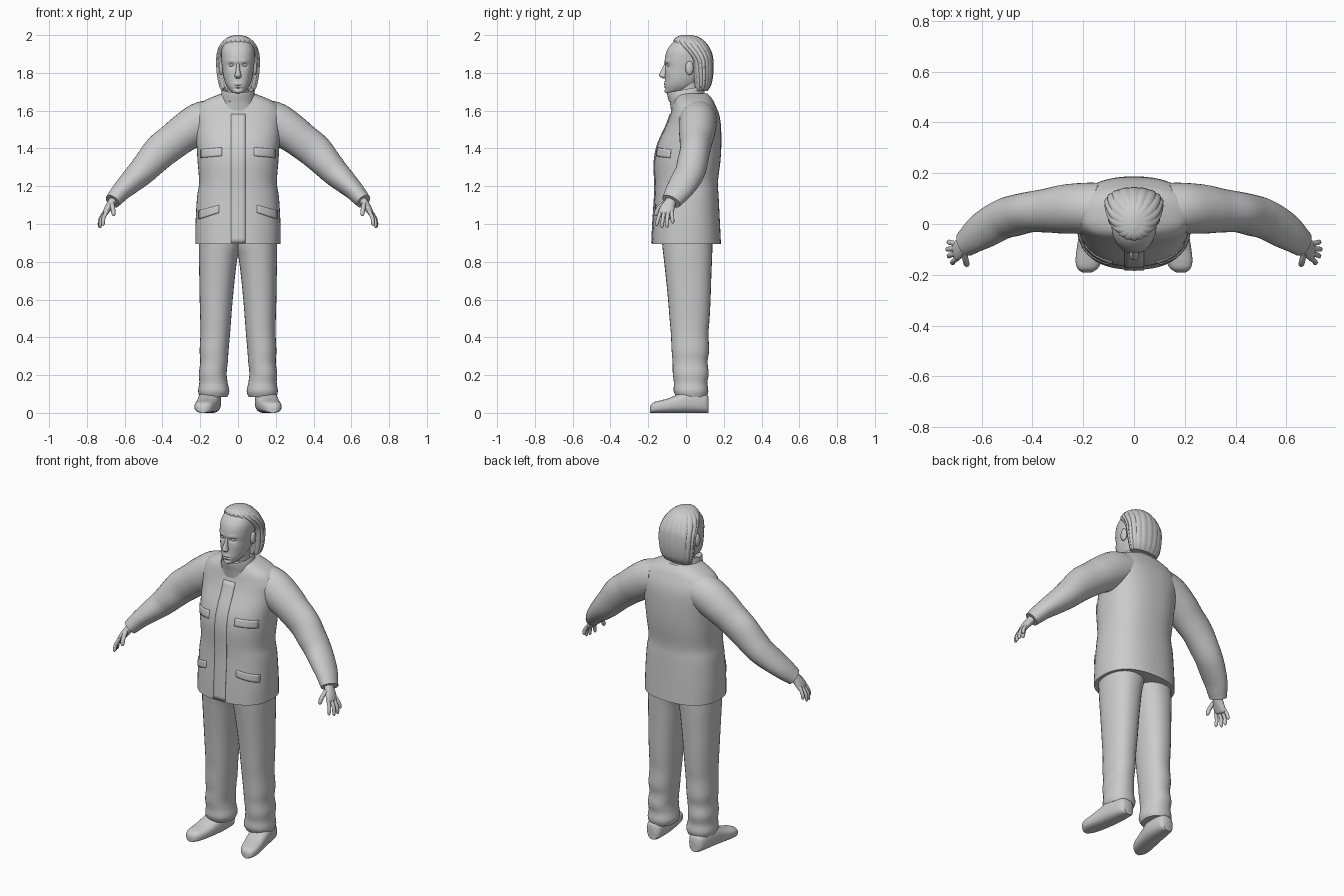
import bpy, bmesh, math
from mathutils import Vector
from mathutils.bvhtree import BVHTree

X, Y, Z = Vector((1, 0, 0)), Vector((0, 1, 0)), Vector((0, 0, 1))
clay = bpy.data.materials.new("plain_grey")
clay.diffuse_color = (0.6, 0.6, 0.6, 1)


def finish(name, bm, angle=40):
    bmesh.ops.recalc_face_normals(bm, faces=bm.faces)
    me = bpy.data.meshes.new(name)
    bm.to_mesh(me)
    bm.free()
    me.materials.append(clay)
    ob = bpy.data.objects.new(name, me)
    bpy.context.collection.objects.link(ob)
    bpy.ops.object.select_all(action='DESELECT')
    ob.select_set(True)
    bpy.context.view_layer.objects.active = ob
    bpy.ops.object.shade_smooth_by_angle(angle=math.radians(angle))
    return ob


def spline(rows, steps):
    """Smooth curve through every row of numbers."""
    out = []
    for i in range(len(rows) - 1):
        p0, p1 = rows[max(i - 1, 0)], rows[i]
        p2, p3 = rows[i + 1], rows[min(i + 2, len(rows) - 1)]
        for k in range(steps):
            t = k / steps
            out.append([0.5 * (2*b + (c - a)*t + (2*a - 5*b + 4*c - d)*t*t
                               + (3*b - a - 3*c + d)*t**3)
                        for a, b, c, d in zip(p0, p1, p2, p3)])
    return out + [list(rows[-1])]


def loft(name, rows, frame=None, p=2.0, n=32, steps=4, side=1, shape=None, ridge=None, angle=40):
    """Skin rows of (x, y, z, half width, half depth) with rounded sections."""
    rows = spline(rows, steps)
    pts = [Vector(r[:3]) for r in rows]
    bm = bmesh.new()
    rings = []
    for i, (c, r) in enumerate(zip(pts, rows)):
        if frame:
            u, v = frame
        else:
            t = (pts[min(i + 1, len(pts) - 1)] - pts[max(i - 1, 0)]).normalized()
            v = (Y - t * Y.dot(t)).normalized()
            u = v.cross(t)
        ring = []
        for k in range(n):
            a = 2 * math.pi * k / n
            ca, sa = math.cos(a), math.sin(a)
            m = ridge(a) if ridge else 1
            co = (c + u * r[3] * m * math.copysign(abs(ca) ** (2 / p), ca)
                  + v * r[4] * m * math.copysign(abs(sa) ** (2 / p), sa))
            if shape:
                co = shape(co)
            co.x *= side
            ring.append(bm.verts.new(co))
        rings.append(ring)
    for a, b in zip(rings, rings[1:]):
        for k in range(n):
            j = (k + 1) % n
            bm.faces.new((a[k], a[j], b[j], b[k]))
    bm.faces.new(rings[0])
    bm.faces.new(rings[-1])
    return finish(name, bm, angle)


def upright(rows):
    """(z, half width, front y, back y) to loft rows."""
    return [(0, (f + b) / 2, z, w, (b - f) / 2) for z, w, f, b in rows]


def blob(name, loc, size):
    bm = bmesh.new()
    bmesh.ops.create_uvsphere(bm, u_segments=20, v_segments=12, radius=1)
    for v in bm.verts:
        v.co = Vector(loc) + Vector([a * b for a, b in zip(v.co, size)])
    return finish(name, bm)


# Jacket body
jacket = loft("jacket_body", upright([
    (.895, .225, -.18, .185), (1.0, .225, -.175, .18), (1.14, .217, -.166, .173),
    (1.22, .206, -.165, .169), (1.33, .214, -.167, .182), (1.42, .22, -.15, .187),
    (1.52, .23, -.105, .185), (1.58, .235, -.083, .175), (1.63, .21, -.07, .155),
    (1.66, .165, -.06, .14), (1.69, .09, -.05, .115)]), (X, Y), p=2.4, n=48)
skin = BVHTree.FromPolygons([v.co for v in jacket.data.vertices],
                            [f.vertices[:] for f in jacket.data.polygons])


def plate(name, x0, x1, top, bottom, nx=8, nz=4):
    """Thin cloth piece lying on the jacket front; top and bottom are z at x0, x1."""
    bm = bmesh.new()
    grid = []
    for i in range(nx + 1):
        t = i / nx
        col = []
        for j in range(nz + 1):
            s = j / nz
            hi, lo = (e[0] + (e[1] - e[0]) * t for e in (top, bottom))
            x, z = x0 + (x1 - x0) * t, lo + (hi - lo) * s
            co, nor, _, _ = skin.ray_cast(Vector((x, -1, z)), Y)
            col.append(bm.verts.new(co))
        grid.append(col)
    for i in range(nx):
        for j in range(nz):
            bm.faces.new((grid[i][j], grid[i + 1][j], grid[i + 1][j + 1], grid[i][j + 1]))
    ob = finish(name, bm)
    mod = ob.modifiers.new("cloth", 'SOLIDIFY')
    mod.thickness, mod.offset = .009, 0


# Front closing strip and pocket flaps
plate("front_placket", -.037, .04, (1.58, 1.58), (.9, .9), 4, 28)
for s, tag in ((1, "left"), (-1, "right")):
    plate("chest_flap_" + tag, .085 * s, .195 * s, (1.405, 1.395), (1.36, 1.35))
    plate("hip_flap_" + tag, .1 * s, .205 * s, (1.10, 1.07), (1.06, 1.025))

# Stand-up collar and neck
loft("collar", [(0, .018, 1.6, .115, .097), (0, .006, 1.65, .098, .093),
                (0, .0, 1.705, .086, .1), (0, .0, 1.71, .08, .095),
                (0, .005, 1.67, .072, .082)], (X, Y),
     shape=lambda c: c + Z * (c.y * .18 if c.z > 1.65 else 0))
loft("neck", [(0, .03, 1.6, .062, .065), (0, .015, 1.69, .056, .06),
              (0, .01, 1.78, .058, .065)], (X, Y))

# Head with soft face relief: (x, z, x spread, z spread, push forward)
RELIEF = [(.034, 1.84, .017, .011, -.012), (.034, 1.862, .022, .008, .004),
          (.05, 1.80, .018, .018, .003), (0, 1.742, .022, .006, .005),
          (0, 1.727, .02, .006, .005), (0, 1.734, .024, .002, -.003),
          (0, 1.717, .025, .006, -.004), (0, 1.70, .02, .01, .004)]


def face(c):
    if c.y < -.02:
        for x, z, sx, sz, d in RELIEF:
            c.y -= d * math.exp(-((abs(c.x) - x) / sx) ** 2 - ((c.z - z) / sz) ** 2)
    return c


loft("head", upright([
    (1.692, .02, -.1, -.04), (1.70, .036, -.11, .0), (1.73, .06, -.113, .05),
    (1.77, .075, -.112, .08), (1.82, .083, -.11, .1), (1.87, .088, -.112, .11),
    (1.92, .087, -.1, .11), (1.96, .07, -.07, .09), (1.985, .035, -.03, .06)]),
    (X, Y), p=2.2, n=64, steps=8, shape=face)
loft("nose", [(0, -.1, 1.855, .008, .012), (0, -.113, 1.82, .01, .016),
              (0, -.12, 1.795, .015, .021), (0, -.12, 1.782, .018, .021),
              (0, -.112, 1.77, .01, .01)], (X, Y), n=20)
for s, tag in ((1, "left"), (-1, "right")):
    blob("eye_" + tag, (.034 * s, -.09, 1.841), (.015, .013, .008))
    blob("ear_" + tag, (.088 * s, .018, 1.825), (.014, .022, .037))

# Combed-back hair with ridged strands
loft("hair", upright([
    (1.705, .088, .045, .115), (1.74, .102, .04, .134), (1.80, .112, .03, .144),
    (1.86, .115, .02, .144), (1.90, .112, -.01, .138), (1.94, .1, -.05, .12),
    (1.97, .078, -.064, .095), (1.99, .05, -.05, .065), (2.0, .015, -.02, .03)]),
    (X, Y), n=108, steps=5, ridge=lambda a: .975 + .045 * abs(math.sin(9 * a)), angle=25)

# Fingers as base, knuckle and tip points
FINGERS = {
    "index": ((.693, -.133, 1.07), (.712, -.147, 1.03), (.715, -.156, .99)),
    "middle": ((.7, -.115, 1.065), (.724, -.123, 1.025), (.73, -.128, .98)),
    "ring": ((.703, -.096, 1.065), (.729, -.099, 1.025), (.735, -.1, .982)),
    "little": ((.7, -.078, 1.07), (.724, -.073, 1.035), (.731, -.07, 1.003)),
    "thumb": ((.668, -.115, 1.11), (.662, -.147, 1.08), (.657, -.163, 1.043))}

for s, tag in ((1, "left"), (-1, "right")):
    # Sleeve with a cuff
    loft("sleeve_" + tag, [
        (.13, .062, 1.56, .1, .1), (.2, .062, 1.535, .108, .1), (.28, .058, 1.485, .101, .096),
        (.34, .053, 1.44, .095, .087), (.41, .047, 1.385, .092, .08),
        (.47, .033, 1.32, .081, .081), (.515, .02, 1.272, .073, .079),
        (.57, -.01, 1.22, .062, .077), (.615, -.038, 1.177, .052, .07),
        (.645, -.062, 1.143, .046, .06), (.665, -.078, 1.12, .041, .053)], side=s)
    # Hand
    loft("palm_" + tag, [
        (.65, -.07, 1.14, .022, .028), (.67, -.086, 1.11, .022, .031),
        (.69, -.1, 1.08, .019, .039), (.704, -.107, 1.055, .013, .038),
        (.708, -.109, 1.048, .004, .02)], side=s, n=20)
    for finger, (a, b, c) in FINGERS.items():
        va, vb, vc = Vector(a), Vector(b), Vector(c)
        r = .0125 if finger == "thumb" else .0105
        loft(finger + "_finger_" + tag,
             [(*va, r, r), (*vb, r * .95, r * .95), (*vb.lerp(vc, .75), r * .85, r * .85),
              (*vc, r * .3, r * .3)], side=s, n=12, steps=3)
    # Trouser leg: z, inner x, outer x, front y, back y
    legs = [(.085, .056, .203, -.052, .11), (.115, .046, .211, -.065, .118),
            (.16, .055, .205, -.064, .113), (.21, .06, .207, -.07, .12),
            (.27, .054, .2, -.071, .114), (.33, .05, .203, -.076, .122),
            (.42, .042, .199, -.08, .119), (.5, .036, .2, -.087, .125),
            (.6, .028, .203, -.095, .13), (.72, .016, .205, -.107, .134),
            (.82, .003, .207, -.118, .138), (.88, -.012, .207, -.125, .14),
            (.94, -.015, .207, -.13, .14)]
    loft("trouser_leg_" + tag, [((i + o) / 2, (f + b) / 2, z, (o - i) / 2, (b - f) / 2)
                                for z, i, o, f, b in legs], (X, Y), p=2.25, side=s)
    # Shoe: y, centre x, half width, height
    shoe = [(.12, .14, .03, .085), (.105, .141, .045, .1), (.06, .145, .055, .115),
            (0, .151, .06, .115), (-.05, .159, .059, .095), (-.1, .169, .057, .075),
            (-.145, .178, .052, .064), (-.175, .183, .04, .054), (-.19, .185, .02, .036)]
    loft("shoe_" + tag, [(x, y, h / 2, w, h / 2) for y, x, w, h in shoe],
         (X, Z), p=2.7, side=s)
